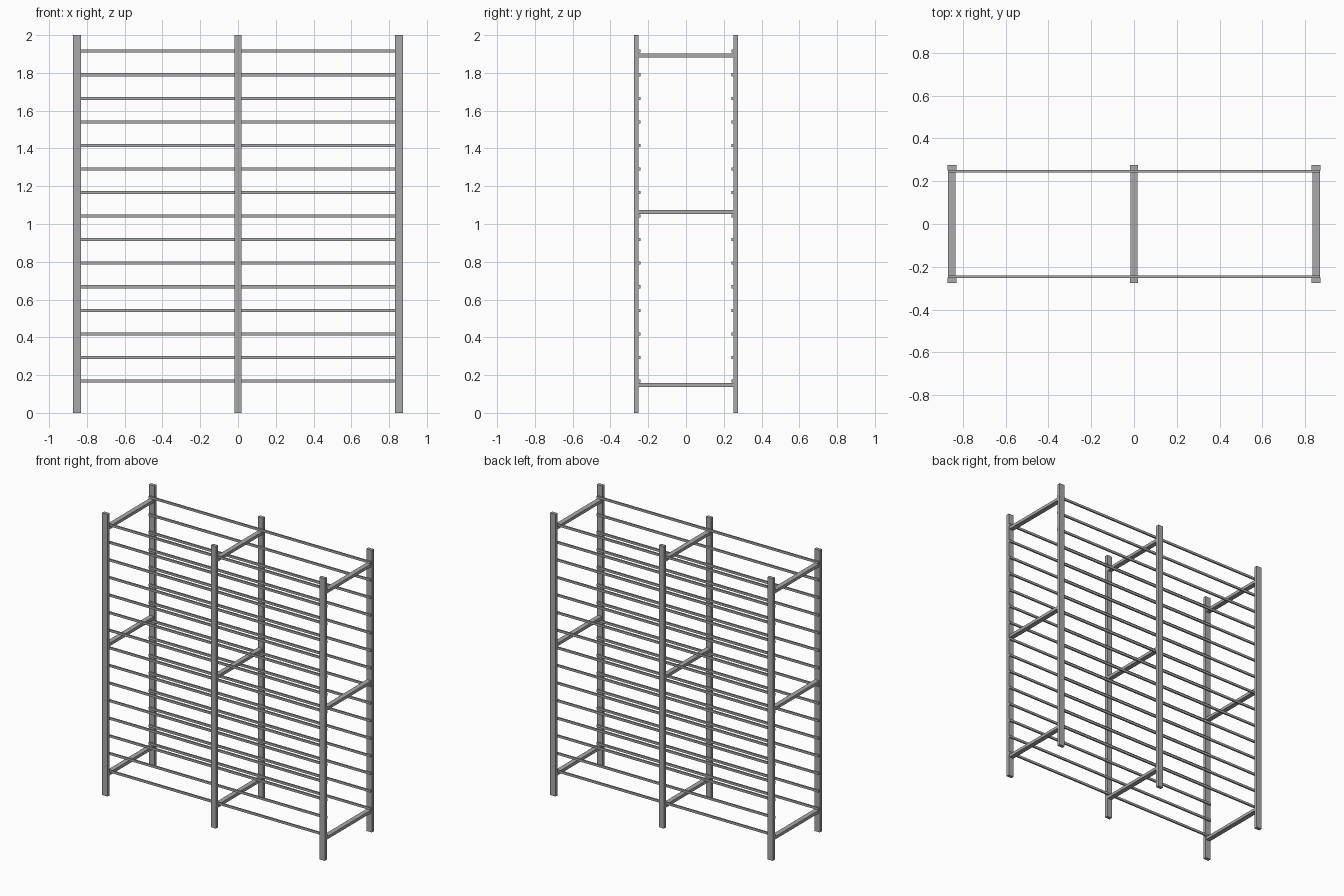
import bpy

if "Cube" in bpy.data.objects:
    bpy.data.objects.remove(bpy.data.objects["Cube"], do_unlink=True)

# Single metal colour
metal = bpy.data.materials.new("grey_metal")
metal.use_nodes = True
GREY = (0.4, 0.4, 0.4, 1)
metal.diffuse_color = GREY
metal.node_tree.nodes["Principled BSDF"].inputs["Base Color"].default_value = GREY


def bar(name, centre, size):
    """Straight square-edged bar."""
    bpy.ops.mesh.primitive_cube_add(size=1, location=centre)
    obj = bpy.context.object
    obj.name = name
    obj.scale = size
    bpy.ops.object.transform_apply(location=False, rotation=False, scale=True)
    obj.data.materials.append(metal)


POST_Y, RAIL_Y = 0.263, 0.246
columns = {"right": (-0.852, 0.043), "middle": (0, 0.039), "left": (0.852, 0.043)}
rows = {"front": -1, "back": 1}

# Upright posts
for side, (x, width) in columns.items():
    for row, sign in rows.items():
        bar(f"{row}_{side}_post", (x, sign * POST_Y, 1), (width, 0.024, 2))

# Cross bars joining front and back posts
for side, (x, width) in columns.items():
    for level, z in {"lower": 0.148, "centre": 1.064, "upper": 1.893}.items():
        bar(f"{level}_{side}_cross_bar", (x, 0, z), (0.034, 0.503, 0.021))

# Evenly spaced long rails against the inside of the posts
for row, sign in rows.items():
    for i in range(15):
        z = 0.169 + i * 0.1247
        bar(f"{row}_rail_{i + 1}", (0, sign * RAIL_Y, z), (1.74, 0.011, 0.016))
